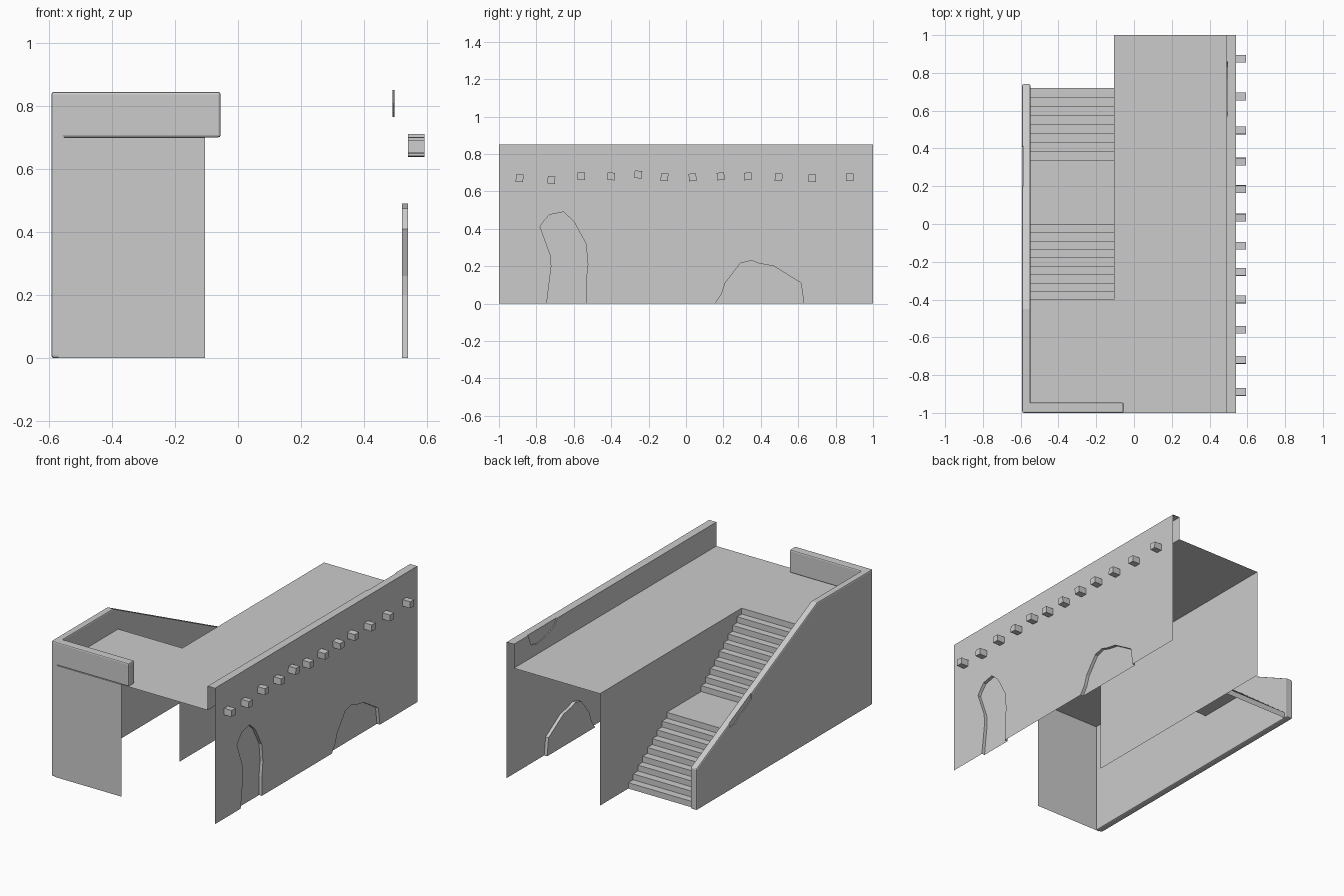
import bpy, bmesh, random
from mathutils import Matrix, Vector

if "Cube" in bpy.data.objects:
    bpy.data.objects.remove(bpy.data.objects["Cube"])

random.seed(4)


def make(name, verts, faces):
    me = bpy.data.meshes.new(name)
    me.from_pydata(verts, [], faces)
    ob = bpy.data.objects.new(name, me)
    bpy.context.collection.objects.link(ob)
    return ob


def sheet(name, pts):
    """single flat polygon"""
    return make(name, pts, [range(len(pts))])


def strip(name, pts, offset):
    """open profile swept along an offset"""
    n = len(pts)
    o = Vector(offset)
    verts = [Vector(p) for p in pts] + [Vector(p) + o for p in pts]
    return make(name, verts, [(i, i + 1, n + i + 1, n + i) for i in range(n - 1)])


def prism(name, yz, x0, x1):
    """closed solid from a side outline"""
    n = len(yz)
    verts = [(x, y, z) for x in (x0, x1) for y, z in yz]
    faces = [range(n), range(2 * n - 1, n - 1, -1)]
    faces += [(i, (i + 1) % n, n + (i + 1) % n, n + i) for i in range(n)]
    ob = make(name, verts, faces)
    bm = bmesh.new()
    bm.from_mesh(ob.data)
    bmesh.ops.recalc_face_normals(bm, faces=bm.faces)
    bm.to_mesh(ob.data)
    bm.free()
    return ob


def bevel(ob, width):
    m = ob.modifiers.new("soft_edges", 'BEVEL')
    m.width = width
    m.segments = 2


XI, XO, XL, XM = 0.49, 0.54, -0.592, -0.105
FLOOR, TOP, RAIL = 0.70, 0.85, 0.845

# outer wall with two worn, shallow blind arches
arches = [
    [(-.745, 0), (-.72, .2), (-.725, .26), (-.78, .41), (-.765, .435), (-.73, .475),
     (-.655, .49), (-.60, .44), (-.535, .32), (-.525, .21), (-.535, .12), (-.535, 0)],
    [(.155, 0), (.19, .05), (.21, .11), (.29, .215), (.35, .23), (.39, .215),
     (.47, .20), (.615, .11), (.63, 0)]]
outline = [(-1, 0)] + arches[0] + arches[1] + [(1, 0), (1, TOP), (-1, TOP)]
sheet("outer_wall", [(XO, y, z) for y, z in outline])
for k, arch in enumerate(arches):
    sheet(f"arch_back_{k}", [(XO - .02, y, z) for y, z in arch])
    strip(f"arch_reveal_{k}", [(XO, y, z) for y, z in arch], (-.02, 0, 0))

# parapet inner face and top, with a chipped patch
chip = [(.57, TOP), (.60, .81), (.68, .78), (.77, .765), (.83, .78), (.86, TOP)]
XC = XI + .006
sheet("parapet_inner", [(XI, y, z) for y, z in [(-1, FLOOR), (-1, TOP)] + chip + [(1, TOP), (1, FLOOR)]])
sheet("parapet_chip", [(XC, y, z) for y, z in chip])
strip("parapet_chip_rim", [(XI, y, z) for y, z in chip], (.006, 0, 0))
sheet("parapet_top", [(XO, -1, TOP), (XO, 1, TOP), (XI, 1, TOP), (XI, .86, TOP),
                      (XC, .86, TOP), (XC, .57, TOP), (XI, .57, TOP), (XI, -1, TOP)])

# walkway with the stair-head landing
sheet("walkway", [(XI, -1, FLOOR), (XI, 1, FLOOR), (XM, 1, FLOOR), (XM, -.4, FLOOR),
                  (-.55, -.4, FLOOR), (-.55, -1, FLOOR)])
# wall under the walkway beside the stairs
sheet("inner_wall", [(XM, -.43, 0), (XM, 1, 0), (XM, 1, FLOOR), (XM, -.43, FLOOR)])
# front wall under the landing
sheet("front_wall", [(-.57, -1, 0), (XM, -1, 0), (XM, -1, FLOOR), (-.57, -1, FLOOR)])

# two flights of stairs with a middle landing
lower = [.72 - i * .38 / 8 for i in range(9)]
upper = [-i * .40 / 9 for i in range(10)]
rise = FLOOR / (len(lower) + len(upper))
profile = []
for i, y in enumerate(lower + upper):
    profile += [(XM, y, i * rise), (XM, y, (i + 1) * rise)]
strip("stairs", profile, (-.55 - XM, 0, 0))

# stair-side wall with sloping top and a chip in its outer face
side = prism("stair_side_wall", [(-1, 0), (.74, 0), (.74, .26), (-.45, RAIL), (-1, RAIL)], XL, -.549)
bevel(side, .008)
cutter = prism("chip_cutter", [(.19, .65), (.20, .49), (.27, .45), (.31, .44),
                               (.36, .40), (.41, .39), (.44, .65)], XL - .05, XL + .005)
cutter.hide_render = True
cutter.hide_viewport = True
cut = side.modifiers.new("chip", 'BOOLEAN')
cut.object = cutter
cut.operation = 'DIFFERENCE'
cut.solver = 'EXACT'

# low parapet returning along the front
front = prism("front_parapet", [(-1, FLOOR), (-.945, FLOOR), (-.945, RAIL), (-1, RAIL)], -.57, -.055)
bevel(front, .008)

# projecting beam ends, slightly uneven
beams = [(-.89, .67), (-.72, .66), (-.56, .68), (-.40, .68), (-.255, .69), (-.115, .675),
         (.035, .675), (.185, .68), (.33, .68), (.495, .675), (.675, .67), (.875, .675)]
for k, (y, z) in enumerate(beams):
    h = .02
    ob = prism(f"beam_end_{k}", [(-h, -h), (h, -h), (h, h), (-h, h)], 0, .052)
    ob.location = (XO, y, z)
    ob.rotation_euler.x = random.uniform(-.08, .08)
